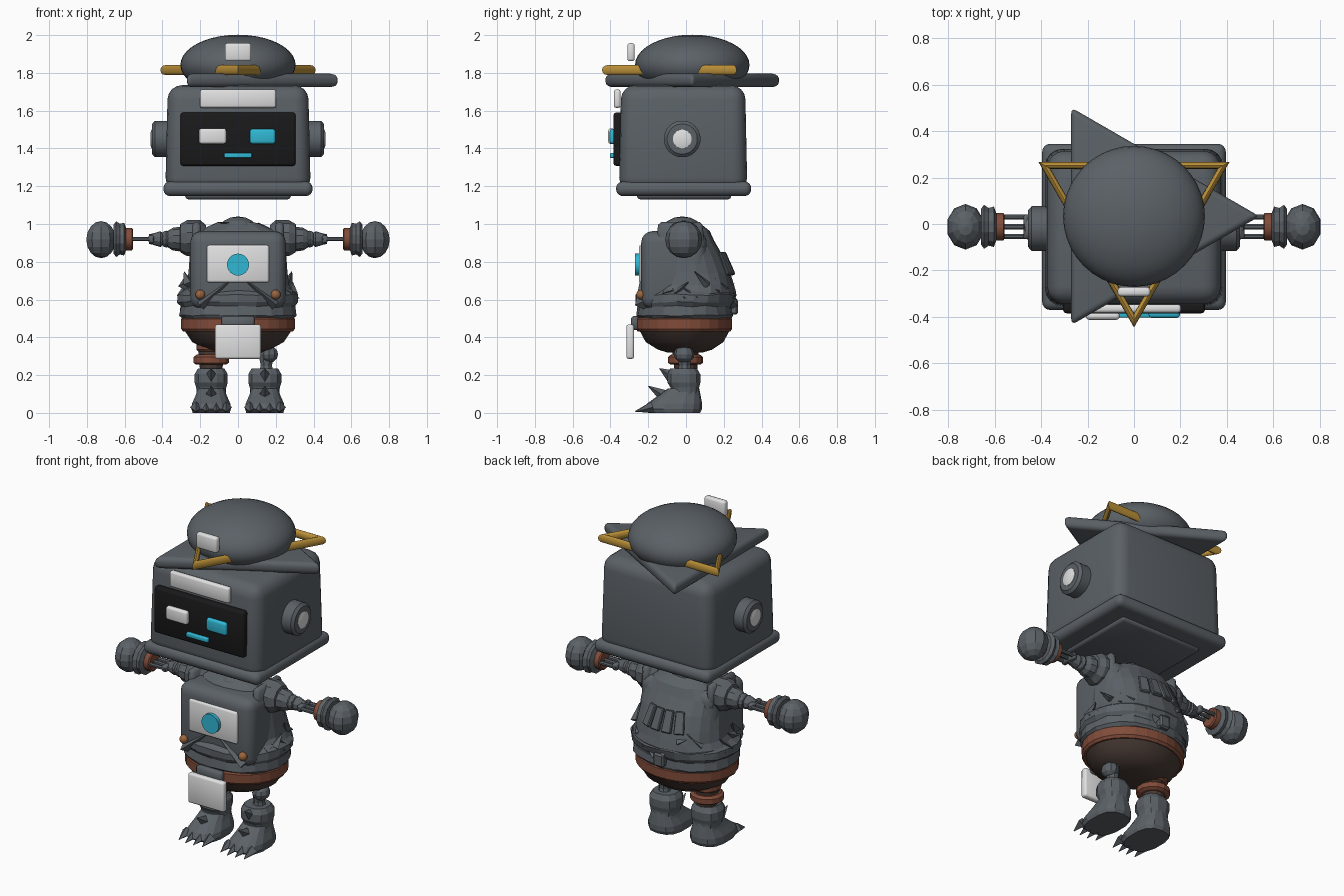
import bpy, bmesh, math, random
from mathutils import Matrix, Vector

if "Cube" in bpy.data.objects:
    bpy.data.objects.remove(bpy.data.objects["Cube"])

random.seed(4)


def material(name, color):
    m = bpy.data.materials.new(name)
    m.diffuse_color = (*color, 1)
    m.use_nodes = True
    m.node_tree.nodes["Principled BSDF"].inputs["Base Color"].default_value = m.diffuse_color
    return m


GREY = material("slate_grey", (0.105, 0.12, 0.135))
WHITE = material("white", (0.75, 0.75, 0.75))
BLACK = material("visor_black", (0.010, 0.010, 0.011))
CYAN = material("cyan", (0.03, 0.48, 0.66))
GOLD = material("gold", (0.50, 0.28, 0.04))
BROWN = material("leather_brown", (0.22, 0.072, 0.042))
DARK = material("dark_brown", (0.065, 0.043, 0.036))
COPPER = material("copper", (0.33, 0.13, 0.045))


def finish(name, bm, mat, angle=35):
    """Turn a bmesh into an object; angle 0 keeps flat faces."""
    bmesh.ops.recalc_face_normals(bm, faces=bm.faces[:])
    me = bpy.data.meshes.new(name)
    bm.to_mesh(me)
    bm.free()
    me.materials.append(mat)
    if angle:
        me.polygons.foreach_set("use_smooth", [True] * len(me.polygons))
        me.set_sharp_from_angle(angle=math.radians(angle))
    ob = bpy.data.objects.new(name, me)
    bpy.context.collection.objects.link(ob)
    return ob


def box(name, x, y, z, mat, bevel=0.0, seg=3, top=1.0, angle=50):
    """Rounded box from (min, max) ranges, optionally tapered to the top."""
    bm = bmesh.new()
    bmesh.ops.create_cube(bm, size=1)
    for v in bm.verts:
        t = top if v.co.z > 0 else 1
        v.co = Vector([(r[0] + r[1]) / 2 + c * (r[1] - r[0]) * k
                       for r, c, k in zip((x, y, z), v.co, (t, t, 1))])
    if bevel:
        bmesh.ops.bevel(bm, geom=bm.edges[:], offset=bevel, segments=seg,
                        profile=0.5, affect='EDGES')
    return finish(name, bm, mat, angle)


def skin(name, rings, mat, angle):
    """Bridge rings of points and cap both ends."""
    bm = bmesh.new()
    loops = [[bm.verts.new(p) for p in r] for r in rings]
    n = len(loops[0])
    for a, b in zip(loops, loops[1:]):
        for i in range(n):
            j = (i + 1) % n
            bm.faces.new((a[i], a[j], b[j], b[i]))
    bm.faces.new(loops[0])
    bm.faces.new(loops[-1])
    return finish(name, bm, mat, angle)


def loft(name, rings, mat, seg=16, cx=0, power=1.0, jitter=0, angle=0):
    """Stack of (z, half width, front y, back y) sections."""
    out = []
    for z, rx, y0, y1 in rings:
        ring = []
        for i in range(seg):
            a = math.tau * (i + 0.5) / seg
            c, s = [math.copysign(abs(f) ** power, f) for f in (math.cos(a), math.sin(a))]
            k = 1 + random.uniform(-jitter, jitter)
            ring.append((cx + rx * c * k, (y0 + y1) / 2 + (y1 - y0) / 2 * s * k,
                         z + random.uniform(-jitter, jitter) * 0.3))
        out.append(ring)
    return skin(name, out, mat, angle)


def lathe_x(name, profile, side, y, z, mat, seg=12, angle=35):
    """Turned part along x from (x, radius) pairs."""
    return skin(name, [[(side * x, y + r * math.cos(math.tau * (i + .5) / seg),
                         z + r * math.sin(math.tau * (i + .5) / seg)) for i in range(seg)]
                       for x, r in profile], mat, angle)


def ball(name, c, r, mat, u=24, v=14, angle=60):
    bm = bmesh.new()
    m = Matrix.Translation(c) @ Matrix.Diagonal((*r, 1))
    bmesh.ops.create_uvsphere(bm, u_segments=u, v_segments=v, radius=1, matrix=m)
    return finish(name, bm, mat, angle)


def spike(name, base, tip, r, mat, sides=4, flat=1.0):
    """Pointed shard from base to tip."""
    d = Vector(tip) - Vector(base)
    m = (Matrix.Translation((Vector(base) + Vector(tip)) / 2)
         @ d.to_track_quat('Z', 'Y').to_matrix().to_4x4() @ Matrix.Diagonal((1, flat, 1, 1)))
    bm = bmesh.new()
    bmesh.ops.create_cone(bm, cap_ends=True, segments=sides, radius1=r, radius2=0.002,
                          depth=d.length, matrix=m)
    return finish(name, bm, mat, 0)


# Head, rim and underside
box("head", (-.385, .385), (-.355, .325), (1.17, 1.735), GREY, .075, 4, top=.965)
box("head_rim", (-.395, .395), (-.37, .345), (1.148, 1.225), GREY, .035, 4)
box("head_underside", (-.28, .28), (-.26, .24), (1.13, 1.17), GREY, .018, 2)

# Face
box("visor", (-.305, .305), (-.384, -.33), (1.308, 1.59), BLACK, .014, 2)
box("white_eye", (-.207, -.062), (-.412, -.378), (1.424, 1.506), WHITE, .014)
box("cyan_eye", (.063, .198), (-.404, -.372), (1.424, 1.503), CYAN, .014)
box("mouth", (-.073, .073), (-.402, -.374), (1.35, 1.377), CYAN, .005, 2)
box("forehead_plate", (-.202, .202), (-.382, -.346), (1.615, 1.712), WHITE, .012, 2)

# Ears
for s in (-1, 1):
    lathe_x("ear", [(.36, .097), (.44, .097), (.455, .08)], s, -.02, 1.45, GREY, 28)
    lathe_x("ear_cap", [(.44, .052), (.458, .05), (.464, .03)], s, -.02, 1.45, WHITE, 18)

# Cap with triangular brim and triangular gold hoop
ball("cap", (0, .033, 1.842), (.305, .303, .16), GREY, 40, 20)
bm = bmesh.new()
bmesh.ops.create_cone(bm, cap_ends=True, segments=3, radius1=.54, radius2=.54, depth=.072,
                      matrix=Matrix.Translation((0, .033, 1.76)) @ Matrix.Rotation(-math.pi / 2, 4, 'Z'))
far = max(bm.verts, key=lambda v: (v.co.xy - Vector((0, .033))).length).co
turn = -math.atan2(far.y - .033, far.x)
bmesh.ops.rotate(bm, verts=bm.verts[:], cent=(0, .033, 0), matrix=Matrix.Rotation(turn, 3, 'Z'))
bmesh.ops.bevel(bm, geom=bm.edges[:], offset=.026, segments=3, profile=.5, affect='EDGES')
finish("cap_brim", bm, GREY, 50)

bm = bmesh.new()
hoop = []
for k in range(3):
    a = -math.pi / 2 + k * math.tau / 3
    hoop.append([bm.verts.new(((.445 + .03 * math.cos(t)) * math.cos(a),
                               .03 + (.445 + .03 * math.cos(t)) * math.sin(a),
                               1.815 + .026 * math.sin(t)))
                 for t in [math.tau * j / 12 for j in range(12)]])
for k in range(3):
    for j in range(12):
        p, q, n = hoop[k], hoop[(k + 1) % 3], (j + 1) % 12
        bm.faces.new((p[j], q[j], q[n], p[n]))
finish("gold_hoop", bm, GOLD, 40)
box("cap_plate", (-.07, .07), (-.311, -.272), (1.862, 1.957), WHITE, .012, 2)

# Jacket: neck, back, skirt and rounded chest
ball("neck", (0, -.02, .96), (.11, .11, .08), GREY, 14, 8, 0)
loft("jacket", [(.56, .29, -.21, .24), (.64, .295, -.23, .262), (.68, .275, -.21, .252),
                (.74, .262, -.2, .232), (.83, .255, -.19, .195), (.91, .25, -.18, .15),
                (.965, .2, -.14, .125), (1.005, .11, -.1, .075)],
     GREY, 22, power=.85, jitter=.016)
box("chest", (-.253, .253), (-.237, .11), (.55, .962), GREY, .06, 4)
loft("jacket_skirt", [(.5, .295, -.255, .24), (.515, .312, -.262, .247), (.565, .305, -.255, .24),
                      (.585, .322, -.27, .26), (.625, .318, -.268, .265), (.66, .275, -.225, .25)],
     GREY, 22, power=.92, jitter=.014)

# Cloth folds around the jacket
for i in range(26):
    a = math.tau * i / 26
    if -2.2 < a - math.tau < -.95:
        continue
    c, s = math.cos(a), math.sin(a)
    z = random.uniform(.56, .7)
    w = random.choice((-1, 1)) * .3
    spike("jacket_fold", (.29 * c, .24 * s, z),
          (.29 * math.cos(a + w), .245 * math.sin(a + w), z + random.uniform(.02, .08)),
          .035, GREY, 4, .6)
for s in (-1, 1):
    spike("front_pleat", (s * .2, -.225, .57), (s * .03, -.24, .71), .045, GREY, 4, .6)
    box("collar_strap", (s * .22 - .025, s * .22 + .025), (-.16, .1), (.86, 1.01), GREY, .015, 1, .9)
    ball("button", (s * .2, -.238, .626), (.026, .026, .026), COPPER, 14, 8)

# Back panels and back buckle
for i in range(4):
    a = (i - 1.5) * .28
    ob = box("back_panel", (-.03, .03), (-.012, .012), (-.065, .065), GREY, .005, 1, .85, 0)
    ob.matrix_world = (Matrix.Translation((.245 * math.sin(a), .225 * math.cos(a), .79))
                       @ Matrix.Rotation(-a, 4, 'Z') @ Matrix.Rotation(.4, 4, 'X'))
box("back_buckle", (-.035, .035), (.23, .275), (.52, .6), GREY, .01, 1, angle=0)

# Chest badge
box("chest_plate", (-.165, .165), (-.25, -.215), (.69, .888), WHITE, .012, 2)
bm = bmesh.new()
bmesh.ops.create_cone(bm, cap_ends=True, segments=32, radius1=.058, radius2=.058, depth=.03,
                      matrix=Matrix.Translation((0, -.256, .785)) @ Matrix.Rotation(math.pi / 2, 4, 'X'))
finish("chest_light", bm, CYAN)

# Belt, buckle, hanging plate and hips
loft("belt", [(.43, .292, -.256, .235), (.445, .303, -.268, .246),
              (.498, .303, -.268, .246), (.508, .29, -.255, .235)], BROWN, 28)
box("belt_buckle", (-.088, .088), (-.29, -.25), (.44, .512), GREY, .01, 1)
box("hanging_plate", (-.122, .122), (-.316, -.275), (.286, .468), WHITE, .012, 2)
loft("hips", [(.32, .1, -.1, .09), (.335, .17, -.15, .14), (.375, .245, -.215, .2),
              (.44, .288, -.25, .235)], DARK, 24, angle=40)

# Arms
for s in (-1, 1):
    y, z = -.012, .92
    lathe_x("shoulder", [(.17, .07), (.2, .095), (.27, .095), (.305, .075), (.31, .05)],
            s, y, z + .005, GREY, 10, 0)
    lathe_x("upper_arm", [(.28, .05), (.31, .065), (.345, .06), (.385, .035)], s, y, z, GREY, 10, 0)
    ball("elbow", (s * .38, y, z), (.032, .048, .045), GREY, 10, 6, 0)
    lathe_x("forearm_joint", [(.39, .025), (.41, .042), (.45, .03), (.47, .026)], s, y, z, GREY, 10, 0)
    box("forearm_joint_bar", tuple(sorted((s * .445, s * .475))), (y - .052, y + .052),
        (z - .02, z + .02), GREY, .006, 1)
    for dy in (-.042, 0, .042):
        lathe_x("forearm_rod", [(.45, .012), (.57, .012)], s, y + dy, z, GREY, 8)
    lathe_x("wristband", [(.556, .052), (.562, .06), (.592, .06), (.6, .052)], s, y, z, BROWN, 14)
    lathe_x("cuff", [(.592, .06), (.603, .09), (.625, .084), (.645, .098), (.658, .08)],
            s, y, z, GREY, 12, 0)
    ball("hand", (s * .725, y, z - .003), (.082, .098, .098), GREY, 10, 8, 0)

# Boots with claws
for s in (-1, 1):
    x = s * .142
    loft("boot_sole", [(0, .1, -.2, .075), (.02, .106, -.225, .085), (.05, .103, -.205, .085),
                       (.09, .085, -.15, .078), (.13, .072, -.095, .07)], GREY, 14, x, .75)
    loft("boot_shaft", [(.1, .078, -.085, .07), (.135, .082, -.085, .072), (.16, .09, -.1, .078),
                        (.205, .09, -.1, .078), (.235, .072, -.085, .06)], GREY, 12, x, .8)
    spike("boot_tongue", (x, -.04, .17), (x, -.14, .235), .055, GREY)
    spike("instep_spike", (x, -.1, .08), (x, -.2, .142), .04, GREY)
    for k in range(4):
        cx = x + (k - 1.5) * .053
        spike("claw", (cx, -.175, .03), (cx, -.275 + abs(k - 1.5) * .012, .008), .032, GREY)

# Clothed leg
loft("trouser_leg", [(.22, .06, -.06, .06), (.3, .068, -.07, .065), (.38, .075, -.08, .07)],
     DARK, 14, -.142)
loft("leg_band", [(.255, .08, -.08, .075), (.265, .096, -.096, .09), (.295, .096, -.096, .09),
                  (.308, .08, -.08, .075)], BROWN, 14, -.142)
loft("upper_leg_band", [(.325, .07, -.075, .07), (.335, .08, -.085, .08), (.36, .08, -.085, .08)],
     BROWN, 14, -.142)

# Bare mechanical leg
ball("knee", (.165, -.01, .31), (.05, .055, .045), GREY, 10, 6, 0)
ball("hip_joint", (.142, -.01, .355), (.055, .06, .04), GREY, 10, 6, 0)
loft("shin", [(.2, .045, -.05, .04), (.25, .032, -.04, .025), (.3, .042, -.045, .03)],
     GREY, 8, .15)
